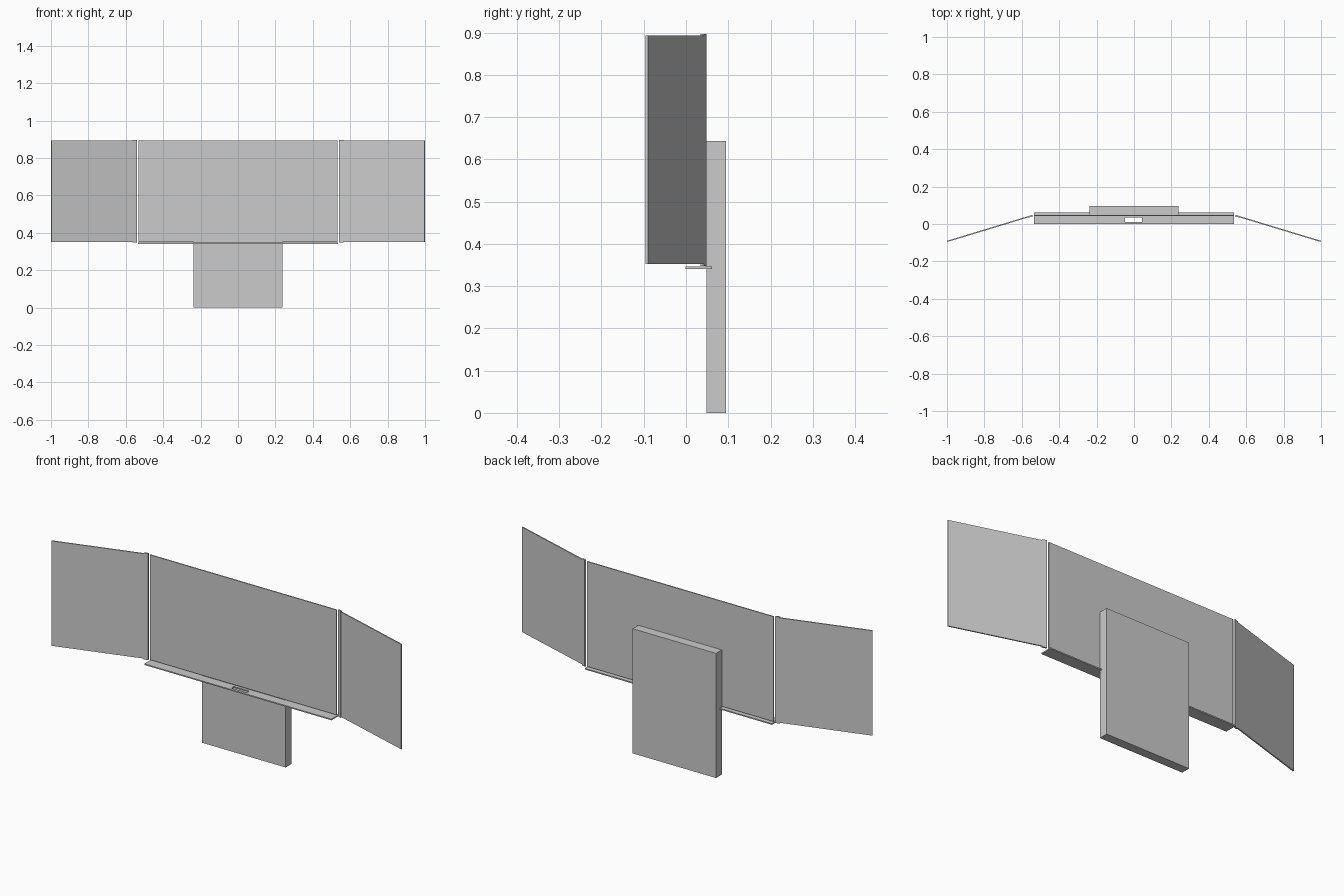
import bpy, bmesh

if "Cube" in bpy.data.objects:
    bpy.data.objects.remove(bpy.data.objects["Cube"])


def prism(name, outline, z0, z1):
    """Extrude a closed xy outline between two heights."""
    bm = bmesh.new()
    face = bm.faces.new([bm.verts.new((x, y, z0)) for x, y in outline])
    ext = bmesh.ops.extrude_face_region(bm, geom=[face])
    for v in ext["geom"]:
        if isinstance(v, bmesh.types.BMVert):
            v.co.z = z1
    bmesh.ops.recalc_face_normals(bm, faces=bm.faces)
    mesh = bpy.data.meshes.new(name)
    bm.to_mesh(mesh)
    bm.free()
    ob = bpy.data.objects.new(name, mesh)
    bpy.context.collection.objects.link(ob)
    return ob


def box(name, x0, x1, y0, y1, z0, z1):
    return prism(name, [(x0, y0), (x1, y0), (x1, y1), (x0, y1)], z0, z1)


# Central board and the wall mount behind it
box("centre_board", -0.532, 0.532, 0.042, 0.048, 0.352, 0.893)
box("wall_mount", -0.238, 0.238, 0.048, 0.095, 0.0, 0.643)

# Tray under the board with a rectangular slot
tray = box("pen_tray", -0.534, 0.534, -0.001, 0.062, 0.341, 0.347)
cutter = box("tray_slot_cutter", -0.047, 0.042, 0.012, 0.034, 0.32, 0.36)
cutter.hide_render = True
cutter.hide_viewport = True
cut = tray.modifiers.new("slot", "BOOLEAN")
cut.operation = "DIFFERENCE"
cut.object = cutter
cut.solver = "EXACT"

# Folding wings and their hinge strips, mirrored on both sides
for side, s in (("left", -1), ("right", 1)):
    wing = [(0.546, 0.041), (0.998, -0.096), (1.0, -0.090), (0.548, 0.047)]
    prism(side + "_wing", [(s * x, y) for x, y in wing], 0.352, 0.893)
    strip = [(0.541, 0.041), (0.562, 0.0345), (0.5645, 0.0425), (0.5435, 0.049)]
    prism(side + "_hinge_strip", [(s * x, y) for x, y in strip], 0.348, 0.897)
